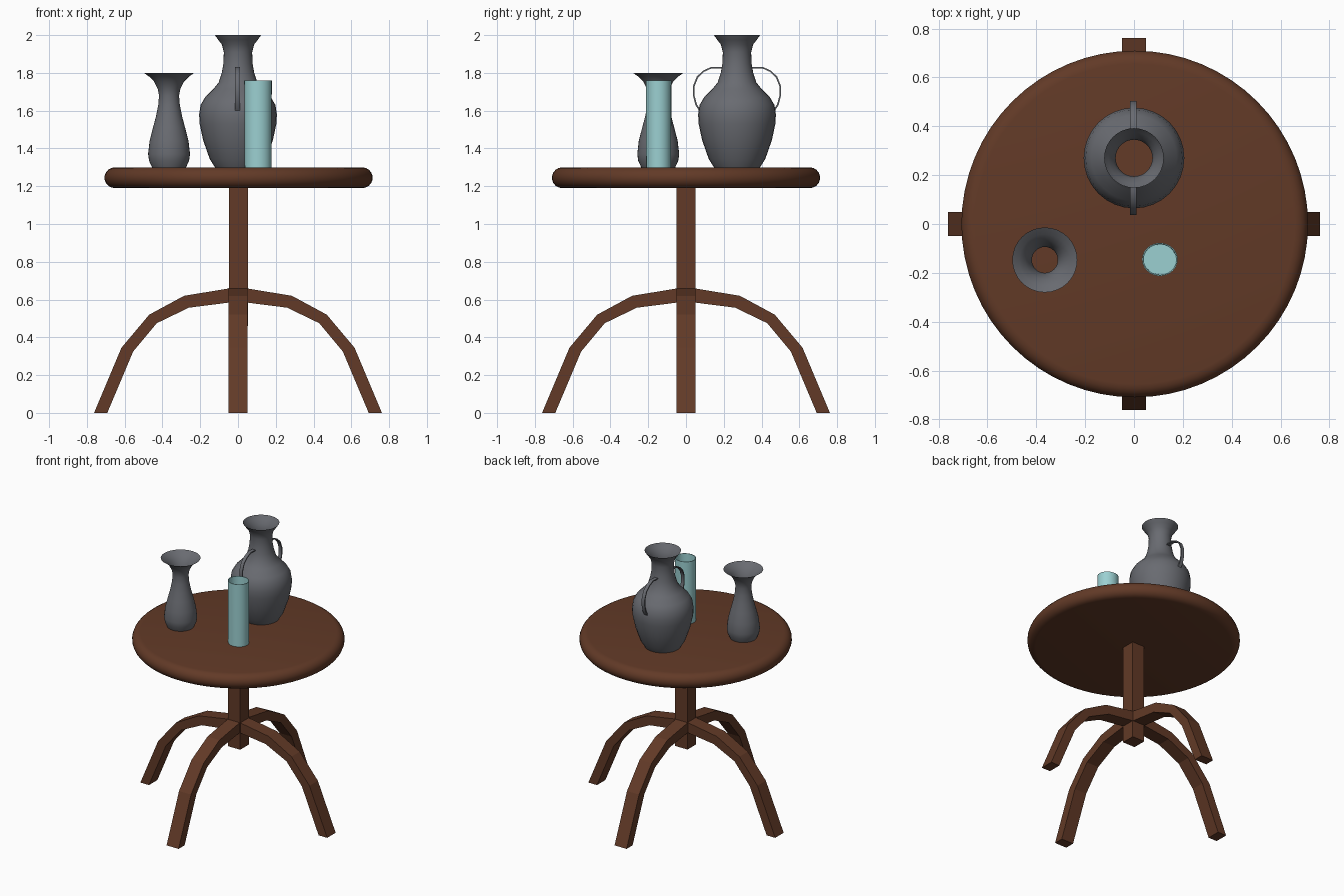
import bpy, bmesh, math

if "Cube" in bpy.data.objects:
    bpy.data.objects.remove(bpy.data.objects["Cube"])


def material(name, rgb):
    m = bpy.data.materials.new(name)
    m.diffuse_color = (*rgb, 1)
    m.use_nodes = True
    m.node_tree.nodes["Principled BSDF"].inputs["Base Color"].default_value = m.diffuse_color
    return m


WOOD = material("brown wood", (0.122, 0.042, 0.020))
CLAY = material("grey clay", (0.141, 0.147, 0.165))
GLASS = material("teal glass", (0.33, 0.63, 0.64))


def finish(bm, name, mat, loc=(0, 0, 0), smooth=None, fix=True):
    if fix:
        bmesh.ops.recalc_face_normals(bm, faces=bm.faces)
    me = bpy.data.meshes.new(name)
    bm.to_mesh(me)
    bm.free()
    me.materials.append(mat)
    ob = bpy.data.objects.new(name, me)
    ob.location = loc
    bpy.context.collection.objects.link(ob)
    if smooth:
        bpy.ops.object.select_all(action='DESELECT')
        ob.select_set(True)
        bpy.context.view_layer.objects.active = ob
        bpy.ops.object.shade_smooth_by_angle(angle=math.radians(smooth))
    return ob


def lathe(name, profile, mat, loc, segs=32, sy=1.0, smooth=40):
    """Revolve (radius, z) points; a zero radius closes the end. Bottom/outside first."""
    bm = bmesh.new()
    rings = []
    for r, z in profile:
        if r == 0:
            rings.append([bm.verts.new((0, 0, z))] * segs)
        else:
            rings.append([bm.verts.new((r * math.cos(2 * math.pi * i / segs),
                                        sy * r * math.sin(2 * math.pi * i / segs), z))
                          for i in range(segs)])
    for a, b in zip(rings, rings[1:]):
        for i in range(segs):
            j = (i + 1) % segs
            vs = list(dict.fromkeys((a[i], a[j], b[j], b[i])))
            bm.faces.new(vs)
    return finish(bm, name, mat, loc, smooth, fix=False)


def strip(name, outer, inner, width, mat, angle, loc=(0, 0, 0), smooth=None):
    """Bar of rectangular section between two outlines in the (radial, z) plane."""
    bm = bmesh.new()
    c, s = math.cos(angle), math.sin(angle)
    h = width / 2

    def vert(p, side):
        return bm.verts.new((p[0] * c - side * s, p[0] * s + side * c, p[1]))

    rings = [[vert(o, -h), vert(o, h), vert(i, h), vert(i, -h)] for o, i in zip(outer, inner)]
    for a, b in zip(rings, rings[1:]):
        for k in range(4):
            bm.faces.new((a[k], a[(k + 1) % 4], b[(k + 1) % 4], b[k]))
    bm.faces.new(rings[0])
    bm.faces.new(rings[-1])
    return finish(bm, name, mat, loc, smooth)


# Round table top with a rounded rim
edge = [(0.655 + 0.055 * math.cos(math.radians(a)), 1.245 + 0.055 * math.sin(math.radians(a)))
        for a in range(-90, 91, 20)]
lathe("table_top", [(0, 1.19)] + edge + [(0, 1.30)], WOOD, (0.003, 0, 0), segs=64)

# Square centre column
bm = bmesh.new()
bmesh.ops.create_cube(bm, size=1)
bmesh.ops.scale(bm, vec=(0.1, 0.1, 0.74), verts=bm.verts)
finish(bm, "column", WOOD, (0.003, 0, 0.83))

# Four arched legs
leg_top = [(0.04, 0.66), (0.285, 0.62), (0.47, 0.52), (0.617, 0.345), (0.762, 0.0)]
leg_low = [(0.04, 0.585), (0.26, 0.557), (0.43, 0.475), (0.555, 0.325), (0.692, 0.0)]
for i, n in enumerate(("right", "back", "left", "front")):
    strip(n + "_leg", leg_top, leg_low, 0.098, WOOD, i * math.pi / 2)

# Tall two-handled vase
lathe("tall_vase", [(0, 1.30), (0.122, 1.30), (0.15, 1.345), (0.185, 1.445), (0.203, 1.53),
                    (0.206, 1.58), (0.198, 1.63), (0.175, 1.67), (0.13, 1.715), (0.102, 1.75),
                    (0.086, 1.80), (0.077, 1.85), (0.075, 1.91), (0.085, 1.95), (0.105, 1.975),
                    (0.122, 2.0)], CLAY, (0, 0.27, 0))

# Thin strap handles, front and back of the vase
outer = [(0.08, 1.83), (0.135, 1.832), (0.18, 1.812), (0.213, 1.78), (0.233, 1.73),
         (0.233, 1.68), (0.22, 1.63), (0.198, 1.595)]
inner = [(0.08, 1.822), (0.134, 1.824), (0.176, 1.805), (0.206, 1.775), (0.225, 1.728),
         (0.225, 1.681), (0.212, 1.633), (0.19, 1.60)]
for n, a in (("back_handle", math.pi / 2), ("front_handle", -math.pi / 2)):
    strip(n, outer, inner, 0.025, CLAY, a, (-0.003, 0.27, 0), smooth=40)

# Small flared vase
lathe("small_vase", [(0, 1.30), (0.09, 1.30), (0.106, 1.335), (0.111, 1.37), (0.103, 1.44),
                     (0.085, 1.51), (0.069, 1.57), (0.057, 1.63), (0.053, 1.68), (0.06, 1.715),
                     (0.08, 1.755), (0.105, 1.78), (0.133, 1.80)], CLAY, (-0.365, -0.147, 0))

# Tall glass with a thin wall
lathe("glass", [(0, 1.30), (0.071, 1.30), (0.073, 1.76), (0.068, 1.76), (0.066, 1.306), (0, 1.306)],
      GLASS, (0.106, -0.145, 0), segs=24, sy=0.93)
